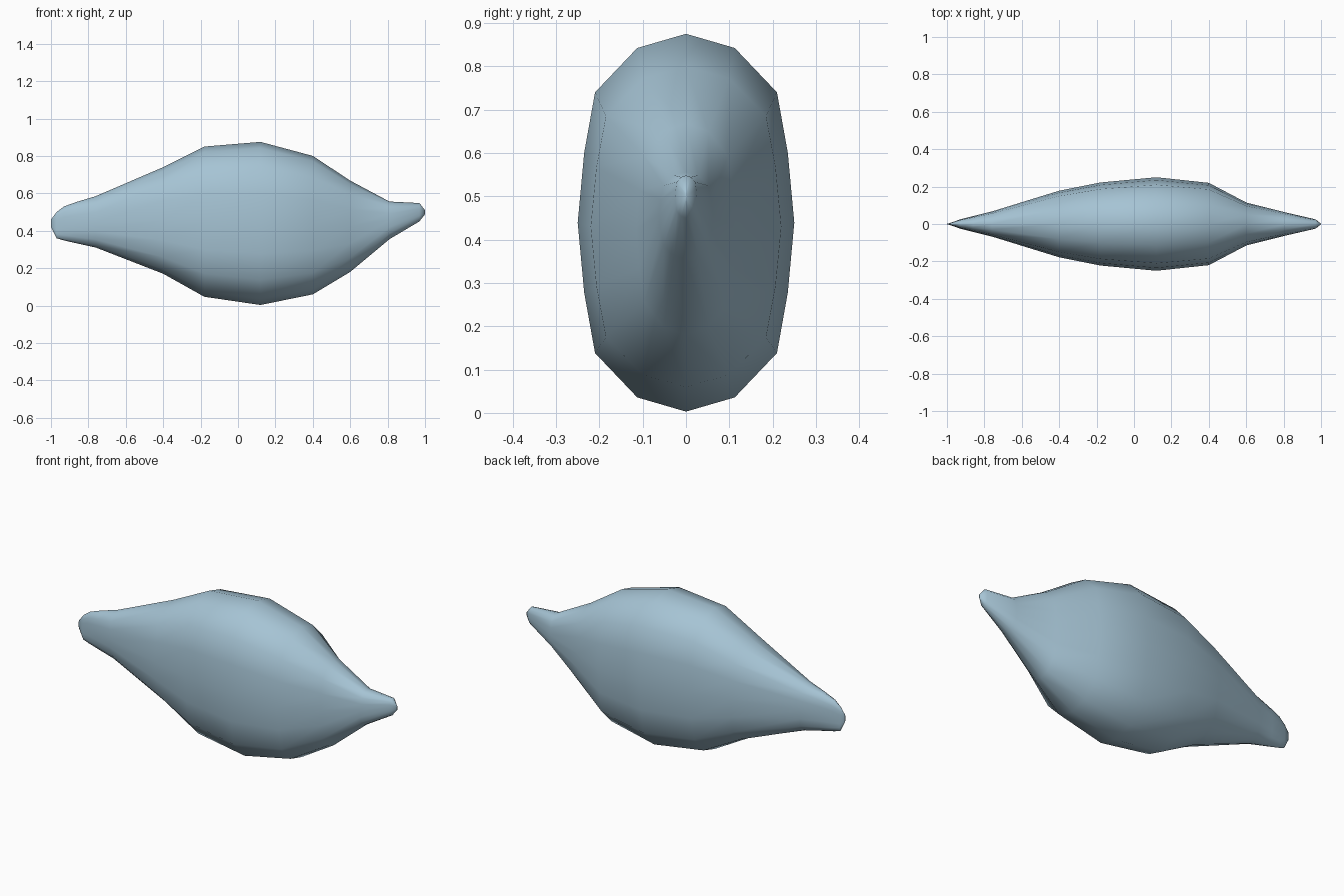
import bpy, bmesh

if "Cube" in bpy.data.objects:
    bpy.data.objects.remove(bpy.data.objects["Cube"])

# Stations along the body: x, bottom z, top z, half width
stations = [
    (-1.00, 0.42, 0.46, 0.001), (-0.97, 0.36, 0.50, 0.010), (-0.93, 0.348, 0.53, 0.025),
    (-0.86, 0.332, 0.555, 0.042), (-0.76, 0.31, 0.585, 0.067), (-0.40, 0.17, 0.74, 0.178),
    (-0.18, 0.047, 0.85, 0.222), (0.12, 0.003, 0.875, 0.25), (0.40, 0.06, 0.80, 0.22),
    (0.60, 0.18, 0.668, 0.115), (0.81, 0.355, 0.556, 0.062), (0.97, 0.45, 0.548, 0.025),
    (1.00, 0.488, 0.51, 0.002),
]
# Quarter of the 16-sided cross-section (width fraction, height fraction)
quarter = [(0, 1), (0.45, 0.925), (0.84, 0.69), (0.94, 0.37), (1, 0)]
half = quarter + [(w, -h) for w, h in quarter[-2::-1]]
section = half + [(-w, h) for w, h in half[-2:0:-1]]

# Lofted body
bm = bmesh.new()
rings = []
for x, lo, hi, wid in stations:
    mid, tall = (lo + hi) / 2, (hi - lo) / 2
    rings.append([bm.verts.new((x, w * wid, mid + h * tall)) for w, h in section])
n = len(section)
for a, b in zip(rings, rings[1:]):
    for i in range(n):
        j = (i + 1) % n
        bm.faces.new((a[i], a[j], b[j], b[i]))
bm.faces.new(rings[0])
bm.faces.new(rings[-1])
bmesh.ops.recalc_face_normals(bm, faces=bm.faces)
for f in bm.faces:
    f.smooth = True

mesh = bpy.data.meshes.new("body")
bm.to_mesh(mesh)
bm.free()
body = bpy.data.objects.new("body", mesh)
bpy.context.collection.objects.link(body)

# Single pale blue colour
mat = bpy.data.materials.new("pale blue")
mat.diffuse_color = (0.38, 0.55, 0.66, 1)
mat.use_nodes = True
mat.node_tree.nodes["Principled BSDF"].inputs["Base Color"].default_value = mat.diffuse_color
mesh.materials.append(mat)
